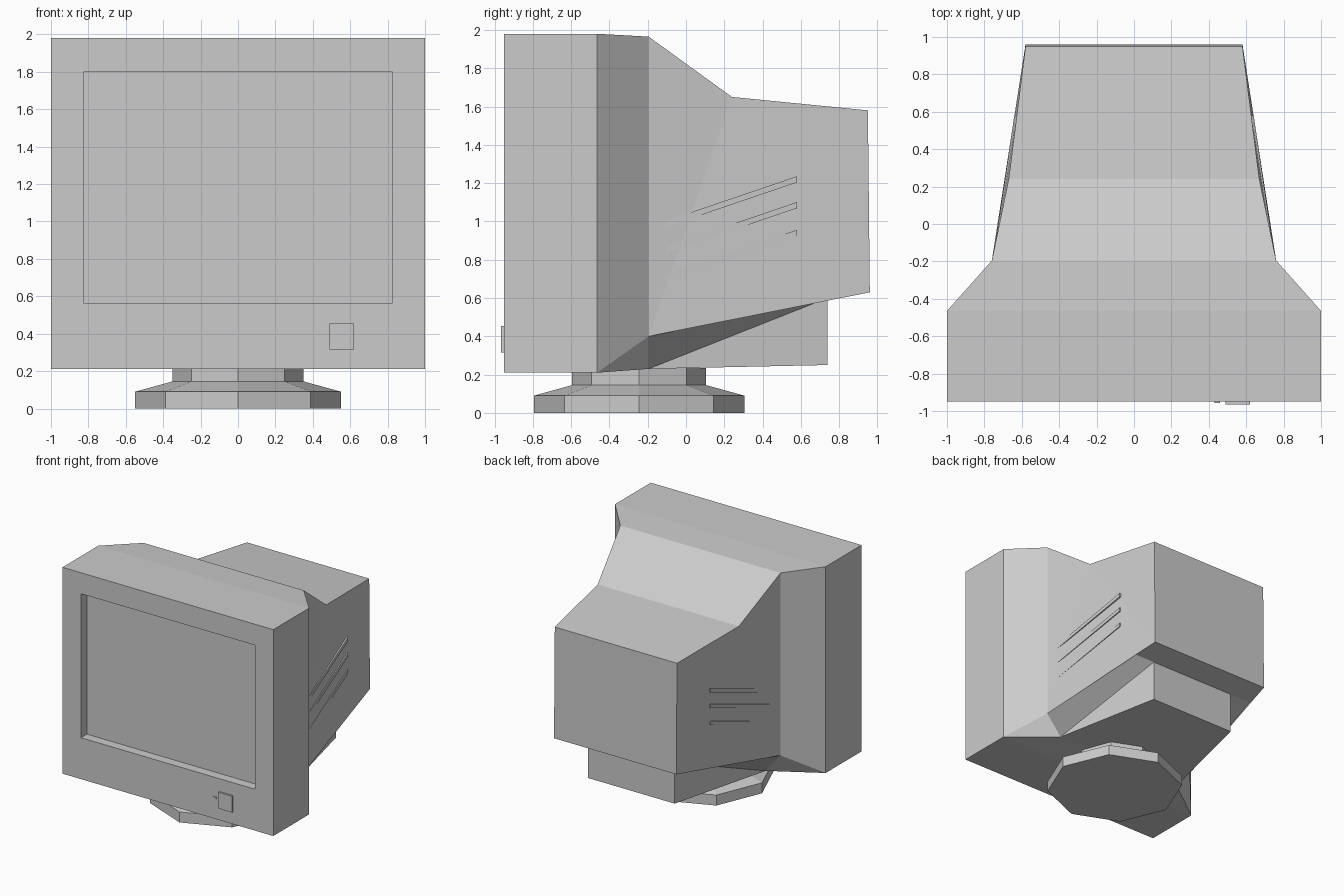
import bpy, bmesh, math
from mathutils import Vector

cube = bpy.data.objects.get("Cube")
if cube:
    bpy.data.objects.remove(cube, do_unlink=True)

grey = bpy.data.materials.new("plain grey")
grey.use_nodes = True
grey.diffuse_color = (0.6, 0.6, 0.6, 1)
grey.node_tree.nodes["Principled BSDF"].inputs["Base Color"].default_value = grey.diffuse_color


def finish(name, bm):
    bmesh.ops.remove_doubles(bm, verts=bm.verts, dist=0.0005)
    bmesh.ops.recalc_face_normals(bm, faces=bm.faces)
    mesh = bpy.data.meshes.new(name)
    bm.to_mesh(mesh)
    bm.free()
    mesh.materials.append(grey)
    obj = bpy.data.objects.new(name, mesh)
    bpy.context.collection.objects.link(obj)
    return obj


def box(name, low, high):
    bm = bmesh.new()
    bmesh.ops.create_cube(bm, size=1)
    for v in bm.verts:
        v.co = [low[i] if v.co[i] < 0 else high[i] for i in range(3)]
    return finish(name, bm)


# Housing: corner points of one half
P = {
    "front_top": (1, -0.95, 1.98), "front_low": (1, -0.95, 0.21),
    "screen_top": (0.825, -0.95, 1.8), "screen_low": (0.825, -0.95, 0.565),
    "glass_top": (0.825, -0.87, 1.8), "glass_low": (0.825, -0.87, 0.565),
    "rim_top": (1, -0.465, 1.98), "rim_low": (1, -0.465, 0.21),
    "neck_top": (0.76, -0.195, 1.965), "neck_low": (0.76, -0.195, 0.4),
    "bend": (0.67, 0.24, 1.65),
    "back_top": (0.58, 0.95, 1.58), "back_low": (0.58, 0.96, 0.63),
    "lip": (0.613, 0.74, 0.6),
    "belly_front": (0.62, -0.195, 0.23),
    "belly_back": (0.41, 0.74, 0.25), "belly_top": (0.41, 0.74, 0.6),
}

# Faces on each flank, mirrored
FLANK = [
    "front_top screen_top screen_low front_low",
    "screen_top glass_top glass_low screen_low",
    "front_top front_low rim_low rim_top",
    "rim_top rim_low neck_low neck_top",
    "neck_top neck_low bend",
    "bend neck_low back_low",
    "bend back_low back_top",
    "neck_low lip back_low",
    "rim_low belly_front neck_low",
    "neck_low belly_front belly_top lip",
    "belly_front belly_back belly_top",
]

# Strips that run across from one flank to the other
ACROSS = [
    "screen_low glass_low glass_top screen_top front_top rim_top neck_top bend back_top back_low lip",
    "belly_top belly_back belly_front rim_low front_low screen_low",
]


def point(key, side):
    x, y, z = P[key]
    return Vector((x * side, y, z))


bm = bmesh.new()
for side in (1, -1):
    for face in FLANK:
        bm.faces.new([bm.verts.new(point(k, side)) for k in face.split()])
for strip in ACROSS:
    keys = strip.split()
    for a, b in zip(keys, keys[1:]):
        corners = [point(a, 1), point(b, 1), point(b, -1), point(a, -1)]
        bm.faces.new([bm.verts.new(c) for c in corners])
# underside lip between the belly and the flanks
lip = ["lip", "belly_top"]
corners = [point(k, 1) for k in lip] + [point(k, -1) for k in reversed(lip)]
bm.faces.new([bm.verts.new(c) for c in corners])
finish("monitor_housing", bm)

# Stand: stepped octagonal foot
bm = bmesh.new()
rings = []
for radius, z in [(0.55, 0), (0.55, 0.09), (0.35, 0.145), (0.35, 0.235)]:
    ring = []
    for i in range(8):
        a = i * math.tau / 8
        ring.append(bm.verts.new((radius * math.cos(a), radius * math.sin(a) - 0.245, z)))
    rings.append(ring)
for low, high in zip(rings, rings[1:]):
    for i in range(8):
        j = (i + 1) % 8
        bm.faces.new([low[i], low[j], high[j], high[i]])
bm.faces.new(rings[0])
bm.faces.new(rings[-1])
finish("swivel_stand", bm)

# Raised ribs on both flanks, tapering out of the surface towards the back
for side, label in ((1, "left"), (-1, "right")):
    for n, z in enumerate((0.985, 0.85, 0.705)):
        rib = box(f"{label}_rib_{n + 1}", (-1, -1, -1), (1, 1, 1))
        for v in rib.data.vertices:
            back, outer, upper = v.co.y > 0, v.co.x * side > 0, v.co.z > 0
            x = (0.64 if back else 0.742) - (0 if outer else 0.04)
            v.co = (side * x, 0.58 if back else -0.11,
                    z + (0.235 if back else 0) + (0.016 if upper else -0.016))

# Power button and indicator
box("power_button", (0.49, -0.965, 0.315), (0.62, -0.94, 0.455))
box("indicator", (0.43, -0.957, 0.385), (0.46, -0.945, 0.4))
